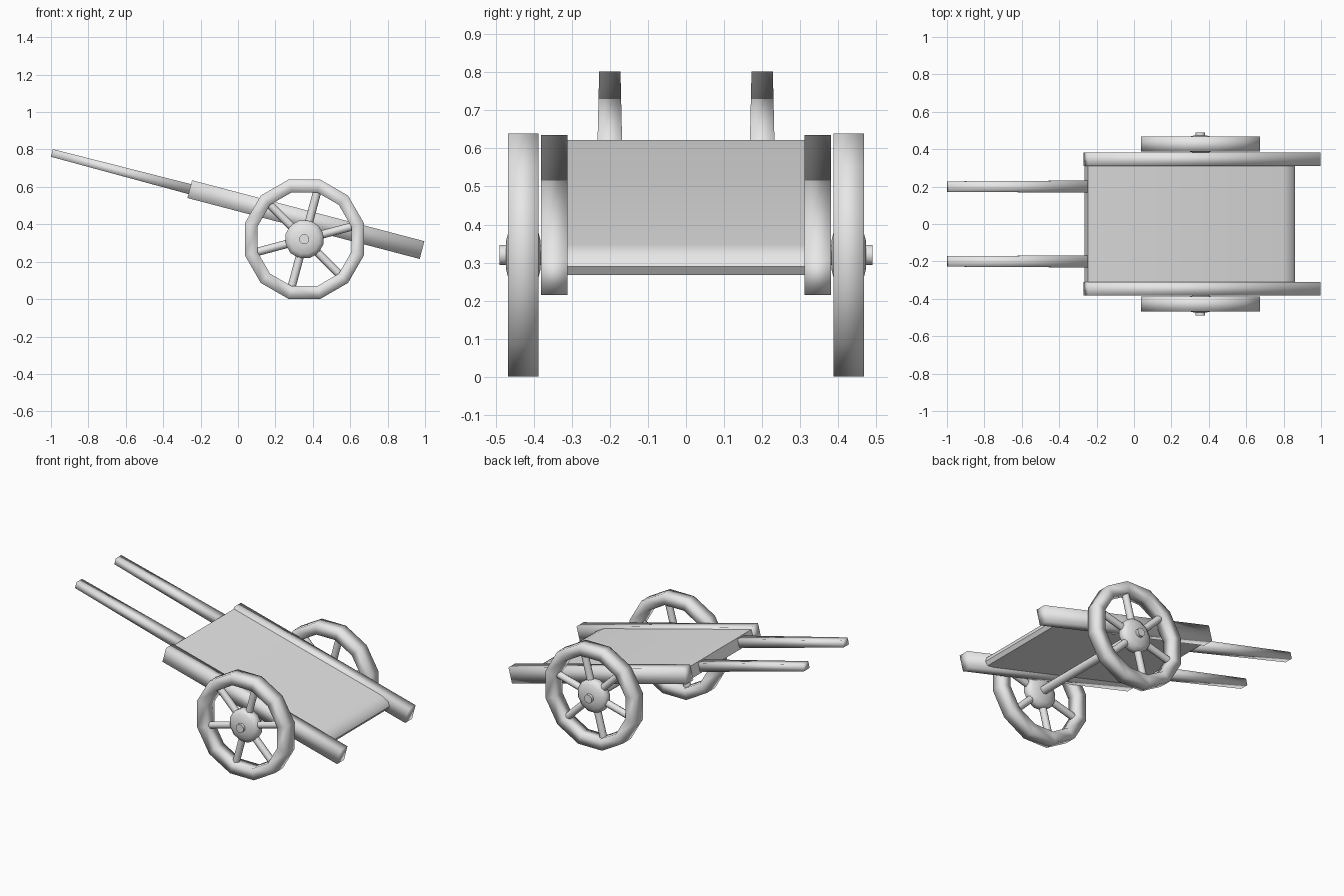
import bpy, bmesh, math
from mathutils import Matrix, Vector

cube = bpy.data.objects.get("Cube")
if cube:
    bpy.data.objects.remove(cube, do_unlink=True)

grey = bpy.data.materials.new("plain_grey")
grey.use_nodes = True
grey.diffuse_color = (0.8, 0.8, 0.8, 1)
grey.node_tree.nodes["Principled BSDF"].inputs["Base Color"].default_value = (0.8, 0.8, 0.8, 1)

# Tilted frame shared by the rails, bed and shafts
TILT = Matrix.Translation((0.363, 0, 0.425)) @ Matrix.Rotation(math.radians(14.7), 4, 'Y')
HUB_X, HUB_Z, WHEEL_Y = 0.355, 0.32, 0.427


def finish(name, bm, matrix, angle=180):
    bmesh.ops.recalc_face_normals(bm, faces=bm.faces)
    bm.transform(matrix)
    mesh = bpy.data.meshes.new(name)
    bm.to_mesh(mesh)
    bm.free()
    mesh.materials.append(grey)
    obj = bpy.data.objects.new(name, mesh)
    bpy.context.collection.objects.link(obj)
    bpy.ops.object.select_all(action='DESELECT')
    obj.select_set(True)
    bpy.context.view_layer.objects.active = obj
    bpy.ops.object.shade_smooth_by_angle(angle=math.radians(angle))
    return obj


def loft(bm, rings, closed=False):
    """Skin a row of equal rings; cap the ends or join them into a loop."""
    rings = [[bm.verts.new(p) for p in ring] for ring in rings]
    pairs = list(zip(rings, rings[1:]))
    if closed:
        pairs.append((rings[-1], rings[0]))
    for a, b in pairs:
        for i in range(len(a)):
            j = (i + 1) % len(a)
            bm.faces.new((a[i], a[j], b[j], b[i]))
    if not closed:
        bm.faces.new(rings[0])
        bm.faces.new(rings[-1])


def beam(name, y, stations):
    """Rectangular beam through stations of (position, width, height)."""
    bm = bmesh.new()
    loft(bm, [[(u, y + sy * w / 2, sz * h / 2)
               for sy, sz in ((-1, -1), (1, -1), (1, 1), (-1, 1))]
              for u, w, h in stations])
    return finish(name, bm, TILT)


def round_rings(profile, count, start=0.0):
    """Rings of points around the y axis from (y, radius) pairs."""
    angles = [start + math.tau * i / count for i in range(count)]
    return [[(r * math.cos(a), y, r * math.sin(a)) for a in angles] for y, r in profile]


# Flat bed with a rounded tail edge
profile = [(-0.64, -0.036), (-0.64, 0.036), (0.443, 0.036), (0.498, 0.022),
           (0.515, -0.004), (0.505, -0.03), (0.46, -0.036)]
bm = bmesh.new()
loft(bm, [[(u, y, w) for u, w in profile] for y in (-0.315, 0.315)])
finish("bed", bm, TILT, 50)

# Axle
bm = bmesh.new()
loft(bm, round_rings([(-0.49, 0.028), (0.49, 0.028)], 8, math.pi / 8))
finish("axle", bm, Matrix.Translation((HUB_X, 0, HUB_Z)), 50)

for side, label in ((1, "back"), (-1, "front")):
    # Side rail and pulling shaft
    beam(label + "_rail", side * 0.346, [(-0.642, 0.07, 0.098), (0.642, 0.07, 0.098)])
    beam(label + "_shaft", side * 0.2, [(-1.404, 0.056, 0.042), (-0.62, 0.065, 0.055)])

    place = Matrix.Translation((HUB_X, side * WHEEL_Y, HUB_Z))

    # Twelve-sided rim
    bm = bmesh.new()
    loft(bm, round_rings([(-0.04, 0.33), (0.04, 0.33), (0.04, 0.26), (-0.04, 0.26)],
                         12, math.pi / 12), closed=True)
    finish(label + "_wheel_rim", bm, place)

    # Domed hub
    bm = bmesh.new()
    loft(bm, round_rings([(-0.045, 0.04), (-0.035, 0.08), (-0.018, 0.105),
                          (0.018, 0.105), (0.035, 0.08), (0.045, 0.04)], 12, math.pi / 12))
    finish(label + "_wheel_hub", bm, place, 60)

    # Six spokes
    bm = bmesh.new()
    for i in range(6):
        turn = Matrix.Rotation(math.radians(15 + 60 * i), 4, 'Y')
        spoke = (turn @ Matrix.Translation((0, 0, 0.165)))
        bmesh.ops.create_cone(bm, cap_ends=True, segments=8, radius1=0.022,
                              radius2=0.022, depth=0.21, matrix=spoke)
    finish(label + "_wheel_spokes", bm, place, 50)
